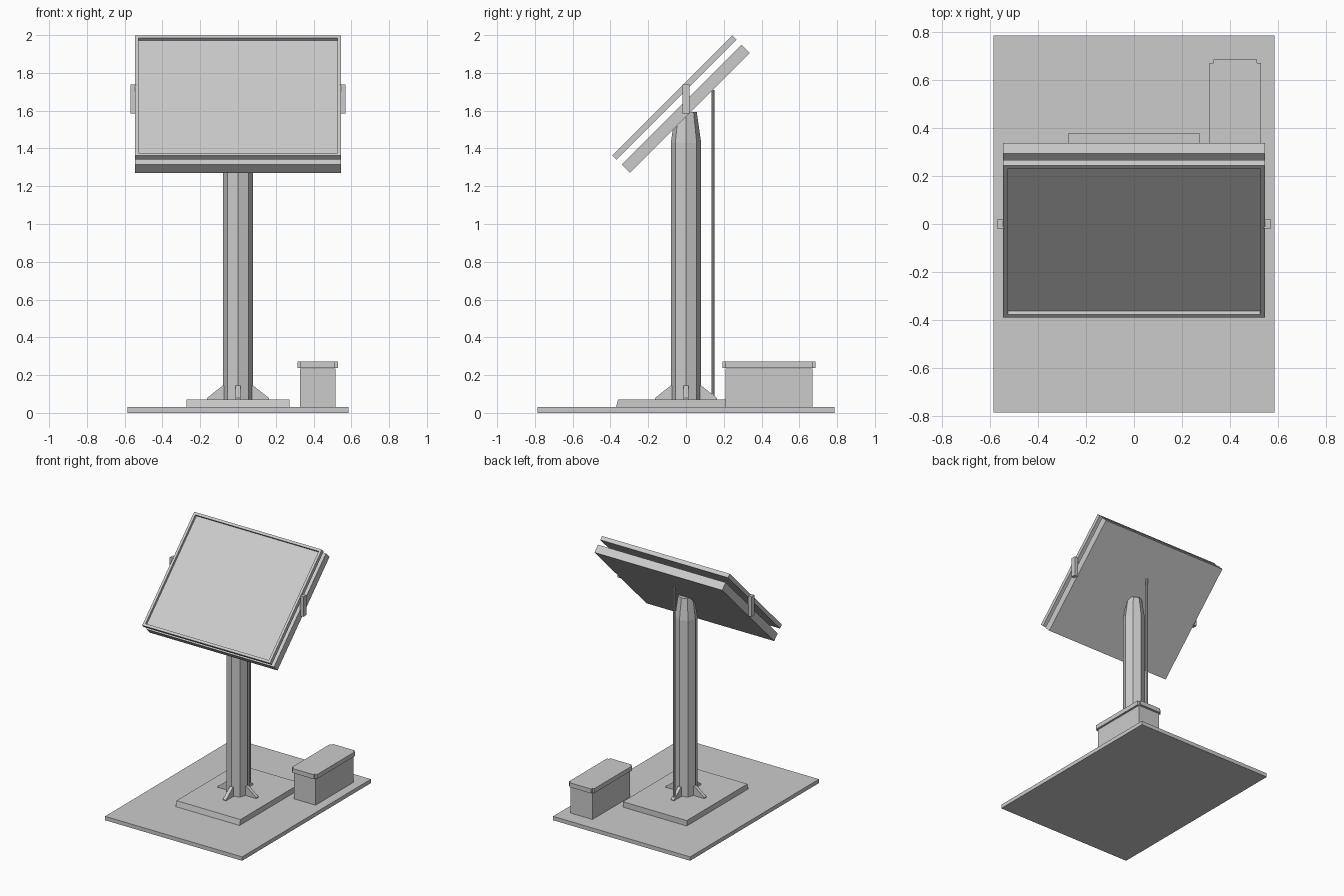
import bpy, bmesh
from math import pi
from mathutils import Matrix, Vector

if "Cube" in bpy.data.objects:
    bpy.data.objects.remove(bpy.data.objects["Cube"])

grey = bpy.data.materials.new("plain_grey")
grey.use_nodes = True
grey.diffuse_color = (0.6, 0.6, 0.6, 1)
grey.node_tree.nodes["Principled BSDF"].inputs["Base Color"].default_value = (0.6, 0.6, 0.6, 1)


def finish(name, bm):
    bmesh.ops.recalc_face_normals(bm, faces=bm.faces)
    mesh = bpy.data.meshes.new(name)
    bm.to_mesh(mesh)
    bm.free()
    mesh.materials.append(grey)
    obj = bpy.data.objects.new(name, mesh)
    bpy.context.collection.objects.link(obj)
    return obj


def box_mesh(center, size, tilt=0):
    bm = bmesh.new()
    matrix = (Matrix.Translation(center) @ Matrix.Rotation(tilt, 4, 'X')
              @ Matrix.Diagonal((*size, 1)))
    bmesh.ops.create_cube(bm, size=1, matrix=matrix)
    return bm


def prism(name, points, offset):
    """Extrude a flat outline along an offset."""
    bm = bmesh.new()
    face = bm.faces.new([bm.verts.new(p) for p in points])
    result = bmesh.ops.extrude_face_region(bm, geom=[face])
    moved = [v for v in result["geom"] if isinstance(v, bmesh.types.BMVert)]
    bmesh.ops.translate(bm, verts=moved, vec=offset)
    return finish(name, bm)


def column(name, rings, x=0, y=0, sides=8):
    """Stack of (radius, z) rings with a corner on each axis."""
    bm = bmesh.new()
    loops = []
    for radius, z in rings:
        loops.append([bm.verts.new(Matrix.Rotation(2 * pi * i / sides, 3, 'Z')
                                   @ Vector((radius, 0, 0)) + Vector((x, y, z)))
                      for i in range(sides)])
    for low, high in zip(loops, loops[1:]):
        for i in range(sides):
            j = (i + 1) % sides
            bm.faces.new((low[i], low[j], high[j], high[i]))
    bm.faces.new(loops[0])
    bm.faces.new(loops[-1])
    return finish(name, bm)


# Ground slab and plinth with a slightly sloping front
finish("ground_slab", box_mesh((0, 0, 0.015), (1.17, 1.57, 0.03)))
prism("plinth", [(-0.273, -0.37, 0.03), (-0.273, 0.38, 0.03),
                 (-0.273, 0.38, 0.072), (-0.273, -0.36, 0.072)], (0.546, 0, 0))

# Octagonal post with a tapered head, and the thin rod behind it
column("post", [(0.08, 0.07), (0.08, 1.43), (0.057, 1.592)])
column("rear_rod", [(0.008, 0.07), (0.008, 1.71)], y=0.142)

# Four triangular gussets around the foot of the post
for i in range(4):
    turn = Matrix.Rotation(i * pi / 2, 3, 'Z')
    outline = [(0.06, -0.013, 0.07), (0.165, -0.013, 0.07),
               (0.165, -0.013, 0.078), (0.08, -0.013, 0.145), (0.06, -0.013, 0.145)]
    prism(f"gusset_{i + 1}", [turn @ Vector(p) for p in outline],
          turn @ Vector((0, 0.026, 0)))

# Equipment cabinet and its lid with notched corners
finish("cabinet", box_mesh((0.422, 0.44, 0.133), (0.186, 0.46, 0.206)))
hx, hy, n = 0.107, 0.247, 0.016
corner = [(hx, hy - n), (hx - n, hy - n), (hx - n, hy)]
lid = []
for sx, sy in ((1, 1), (-1, 1), (-1, -1), (1, -1)):
    pts = corner if sx * sy > 0 else corner[::-1]
    lid += [(0.422 + sx * px, 0.439 + sy * py, 0.237) for px, py in pts]
prism("cabinet_lid", lid, (0, 0, 0.034))

# Tilted rear panel
finish("rear_panel", box_mesh((0, -0.001, 1.61), (1.09, 0.897, 0.061), pi / 4))

# Tilted front panel with a recessed face inside a narrow frame
bm = box_mesh((0, -0.0615, 1.669), (1.09, 0.897, 0.031), pi / 4)
bm.normal_update()
facing = Vector((0, -1, 1)).normalized()
front = max(bm.faces, key=lambda f: f.normal.dot(facing))
bmesh.ops.inset_region(bm, faces=[front], thickness=0.027)
hole = bmesh.ops.extrude_face_region(bm, geom=[front])
moved = [v for v in hole["geom"] if isinstance(v, bmesh.types.BMVert)]
bmesh.ops.translate(bm, verts=moved, vec=facing * -0.019)
if front.is_valid:
    bmesh.ops.delete(bm, geom=[front], context='FACES_ONLY')
finish("front_panel", bm)

# Side brackets joining the two panels
for side, label in ((1, "left"), (-1, "right")):
    finish(f"{label}_bracket", box_mesh((side * 0.555, 0, 1.662), (0.03, 0.036, 0.155)))
